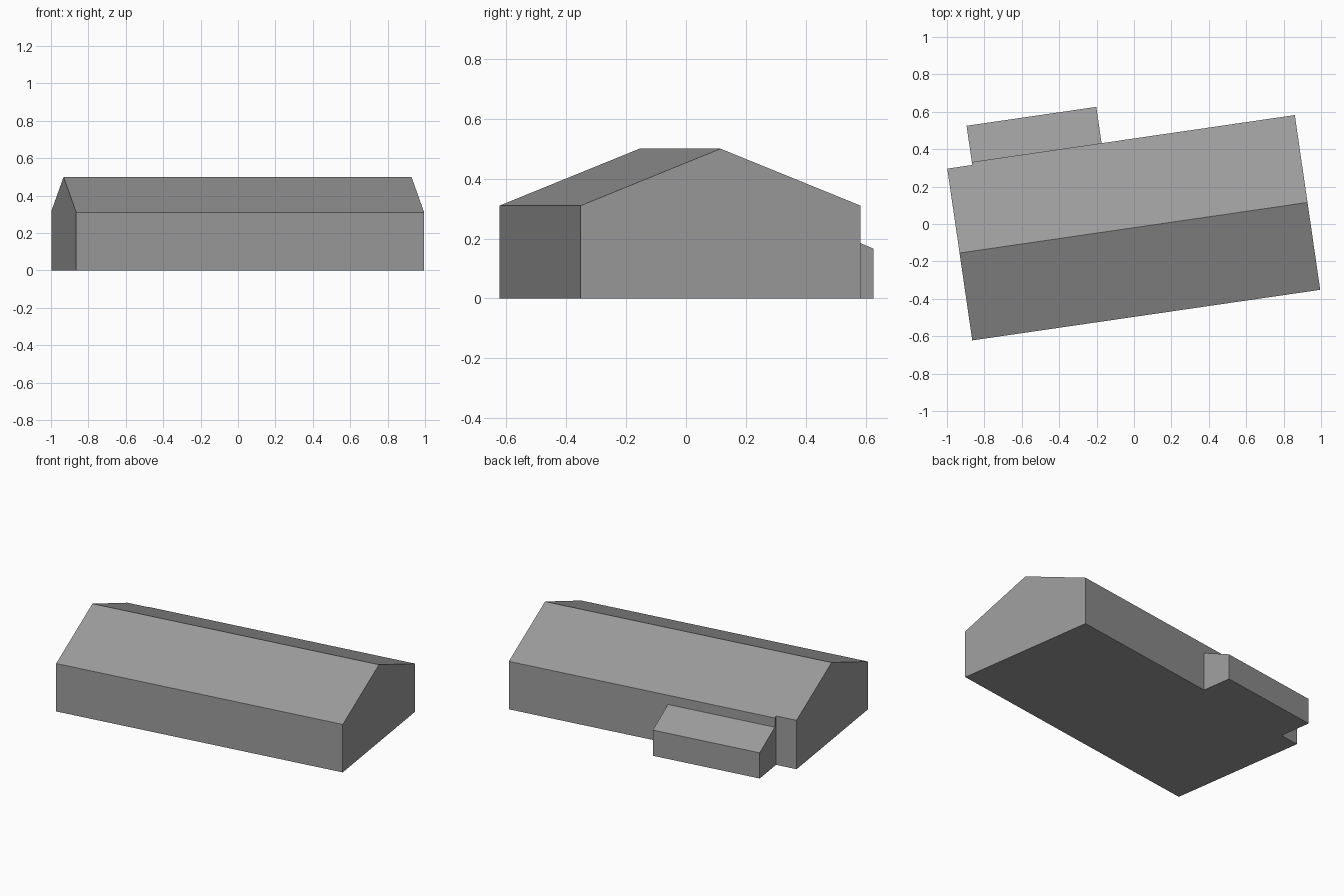
import bpy, bmesh
from math import radians
from mathutils import Matrix

cube = bpy.data.objects.get("Cube")
if cube:
    bpy.data.objects.remove(cube, do_unlink=True)

grey = bpy.data.materials.new("plain grey")
grey.use_nodes = True
colour = (0.33, 0.33, 0.33, 1)
grey.diffuse_color = colour
grey.node_tree.nodes["Principled BSDF"].inputs["Base Color"].default_value = colour

# The building is turned slightly on its plot
PLACE = Matrix.Translation((-0.0025, -0.02, 0)) @ Matrix.Rotation(radians(8.27), 4, "Z")


def prism(name, profile, x0, x1):
    """Extrude a (y, z) profile along the building's length."""
    bm = bmesh.new()
    face = bm.faces.new([bm.verts.new((x0, y, z)) for y, z in profile])
    new = bmesh.ops.extrude_face_region(bm, geom=[face])["geom"]
    for v in new:
        if isinstance(v, bmesh.types.BMVert):
            v.co.x = x1
    bmesh.ops.recalc_face_normals(bm, faces=bm.faces)
    mesh = bpy.data.meshes.new(name)
    bm.to_mesh(mesh)
    bm.free()
    mesh.materials.append(grey)
    ob = bpy.data.objects.new(name, mesh)
    bpy.context.collection.objects.link(ob)
    ob.matrix_world = PLACE
    return ob


HALF, BACK, EAVE, RIDGE = 0.94, 0.472, 0.31, 0.5
ANNEX_X0, ANNEX_X1 = -0.805, -0.104

# Main hall with a gabled roof
hall = prism("main_hall", [(-BACK, 0), (BACK, 0), (BACK, EAVE), (0, RIDGE), (-BACK, EAVE)], -HALF, HALF)

# Shallow setback of the rear wall beside the annex
cutter = prism("setback_cutter", [(0.456, -1), (1, -1), (1, 1), (0.456, 1)], -1.2, ANNEX_X0)
cutter.hide_render = True
cutter.hide_set(True)
cut = hall.modifiers.new("setback", "BOOLEAN")
cut.operation = "DIFFERENCE"
cut.solver = "EXACT"
cut.object = cutter

# Lean-to annex against the rear wall
prism("rear_annex", [(BACK, 0), (0.668, 0), (0.668, 0.166), (BACK, 0.25)], ANNEX_X0, ANNEX_X1)
